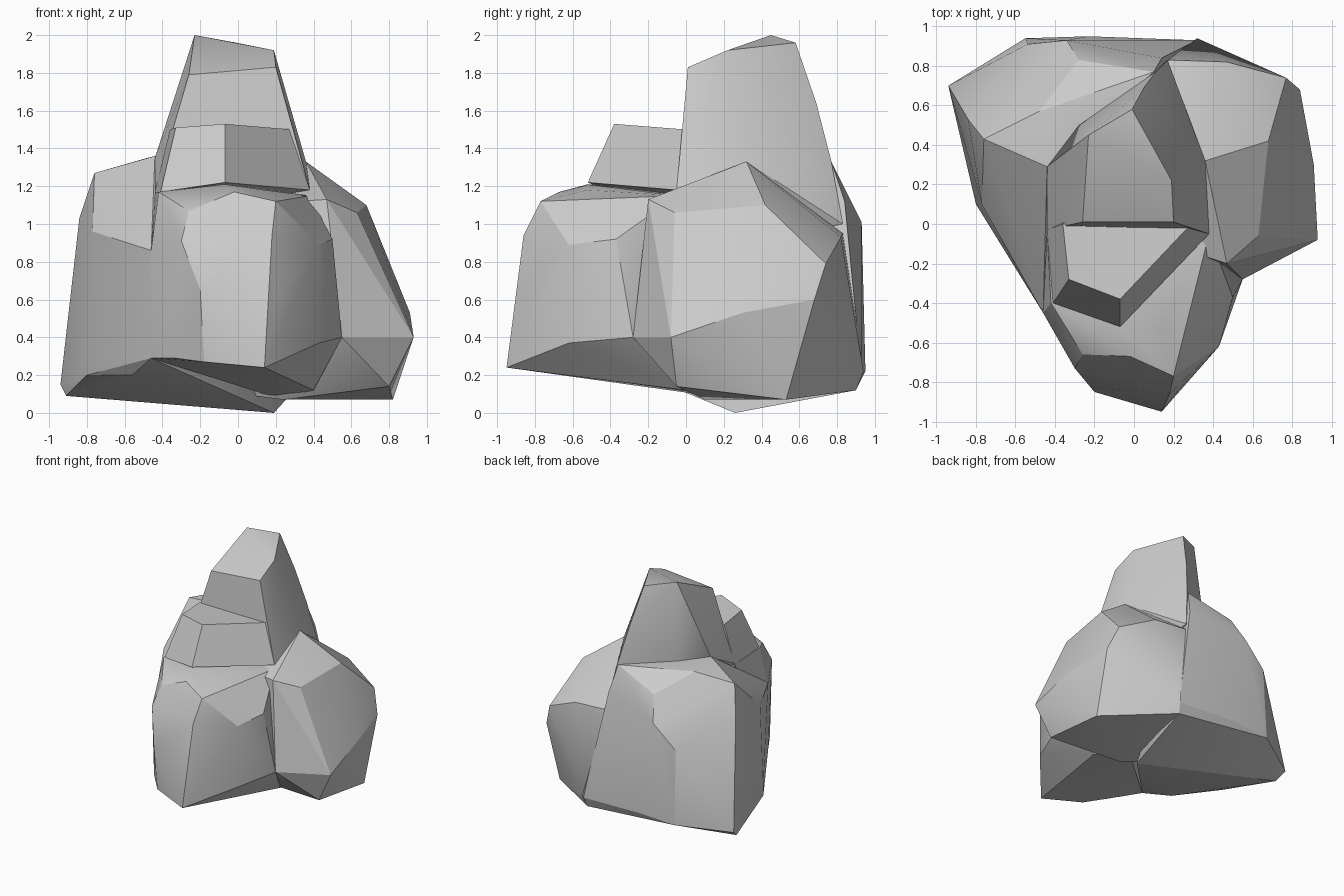
import bpy, bmesh, math


def rock(name, corners, smooth=22):
    """Faceted boulder: the hull of its corner points, with coplanar facets merged."""
    bm = bmesh.new()
    for c in corners:
        bm.verts.new(c)
    bmesh.ops.convex_hull(bm, input=bm.verts)
    loose = [v for v in bm.verts if not v.link_faces]
    bmesh.ops.delete(bm, geom=loose, context='VERTS')
    bmesh.ops.dissolve_limit(bm, angle_limit=math.radians(1), verts=bm.verts, edges=bm.edges)
    bmesh.ops.recalc_face_normals(bm, faces=bm.faces)
    mesh = bpy.data.meshes.new(name)
    bm.to_mesh(mesh)
    bm.free()
    ob = bpy.data.objects.new(name, mesh)
    bpy.context.collection.objects.link(ob)
    bpy.ops.object.select_all(action='DESELECT')
    ob.select_set(True)
    bpy.context.view_layer.objects.active = ob
    bpy.ops.object.shade_smooth_by_angle(angle=math.radians(smooth))
    return ob


# tall spire with a slanted top
rock("spire", [
    (-.26, .01, 1.79), (.2, .01, 1.83), (.19, .22, 1.92), (-.01, .58, 1.96), (-.23, .45, 2),
    (.38, -.05, 1.18), (.36, .32, 1.33), (.05, .69, 1.64), (.11, .77, 1.33), (.17, .83, 1.0),
    (-.44, -.03, 1.18), (-.44, .29, 1.35), (-.28, .5, 1.35), (-.2, .5, 1.0), (.2, .3, .9)], 32)

# step in front of the spire
rock("front_step", [
    (-.36, 0, 1.5), (.29, 0, 1.5), (-.07, -.38, 1.53), (-.33, -.28, 1.51),
    (-.44, -.03, 1.17), (-.41, -.4, 1.17), (-.07, -.52, 1.22), (.38, -.05, 1.18),
    (-.2, .2, 1.1), (.2, .2, 1.1)])

# front boulder with its pointed foot
rock("front_boulder", [
    (.14, -.95, .24), (-.18, -.83, .27), (-.33, -.66, .29), (.43, -.62, .37), (.55, -.28, .4),
    (.2, -.87, .61), (.18, -.86, .94), (.2, -.77, 1.12), (-.02, -.67, 1.17), (-.26, -.66, 1.07),
    (-.3, -.73, .91), (-.19, -.83, .77), (-.2, -.85, .65), (.43, -.62, .89), (.5, -.37, .92),
    (.14, -.52, 1.18), (-.07, -.52, 1.21), (-.42, -.4, 1.17), (.38, -.05, 1.15),
    (-.44, -.03, 1.17), (-.46, -.45, .86), (-.46, -.45, .29), (.2, .2, .08), (.4, 0, .12),
    (-.1, -.58, .235)])

# left boulder reaching round to the back
rock("left_boulder", [
    (-.76, .43, 1.27), (-.44, .29, 1.36), (-.28, .5, 1.36), (.1, .77, 1.33), (-.48, .57, 1.35),
    (-.28, .83, 1.2), (-.34, .93, 1.01), (-.54, .91, .82), (-.84, .53, 1.03), (-.77, .1, .96),
    (-.46, -.45, .86), (-.8, .1, .28), (-.56, -.28, .28), (-.46, -.45, .29), (-.94, .7, .15),
    (-.91, .62, .09), (-.56, -.22, .2), (.19, .26, 0), (-.23, .95, .22), (.3, .9, .12),
    (-.55, .94, .2), (.32, .93, .2), (.14, .84, 1.12), (-.8, .1, .2)])

# right boulder
rock("right_boulder", [
    (.36, .32, 1.33), (.68, .42, 1.1), (.63, -.06, 1.06), (.93, -.08, .4), (.91, .3, .53),
    (.84, .68, .6), (.77, .74, .79), (.47, .82, .93), (.17, .83, .95), (.55, -.28, .4),
    (.47, -.2, 1.13), (.38, -.05, 1.18), (.8, -.05, .14), (.82, .53, .07), (.24, .1, .07),
    (.3, .9, .12), (.32, .94, .22), (.1, .6, .3), (.0, .2, .1),
    (0, .5, 1.0), (.0, -.05, 1.1)])
